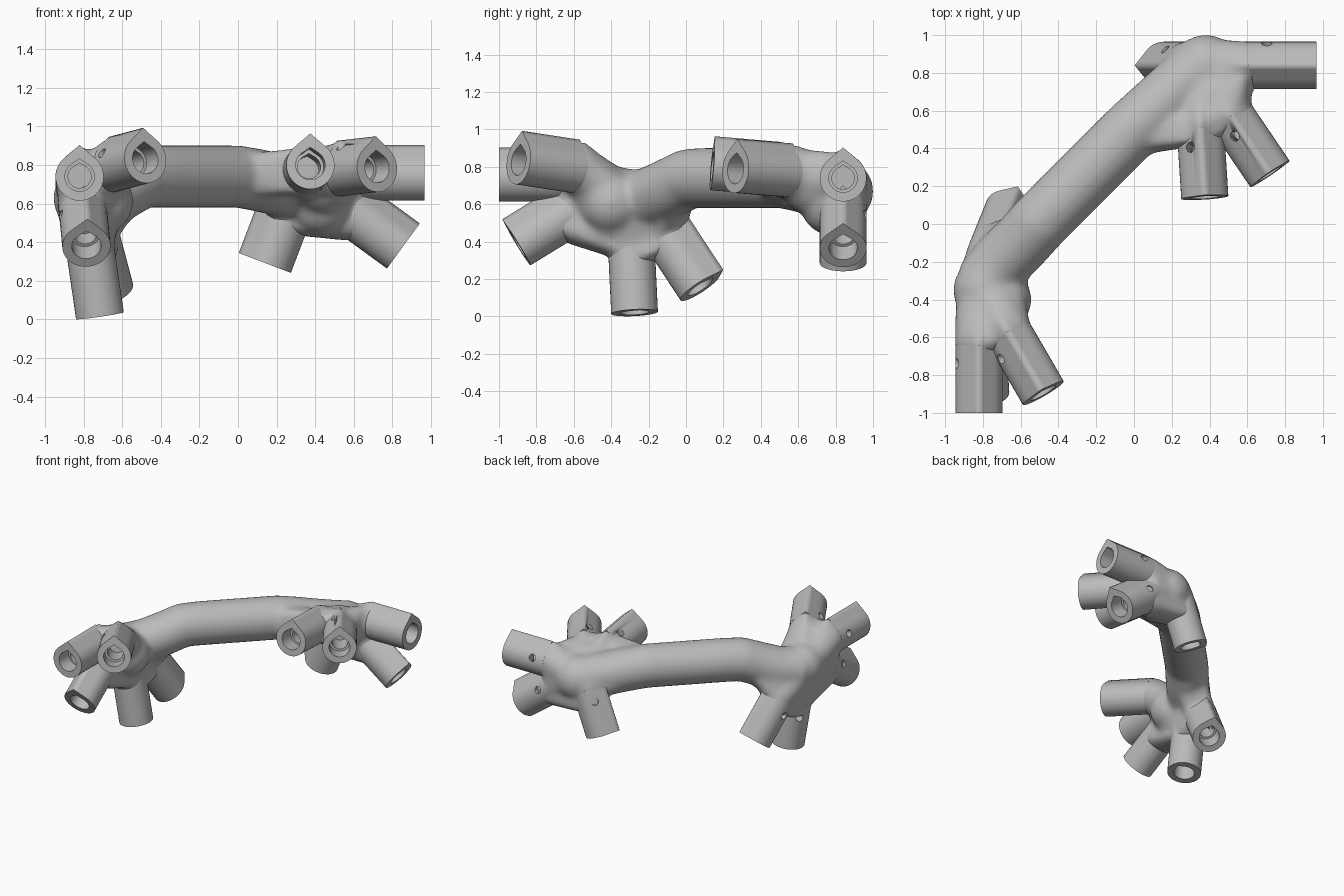
import bpy, bmesh, math
from mathutils import Vector

if "Cube" in bpy.data.objects:
    bpy.data.objects.remove(bpy.data.objects["Cube"])

grey = bpy.data.materials.new("plain grey")
grey.use_nodes = True
grey.diffuse_color = (0.5, 0.5, 0.5, 1)
grey.node_tree.nodes["Principled BSDF"].inputs["Base Color"].default_value = (0.5, 0.5, 0.5, 1)

R, TIP = 0.125, 0.164      # tube radius and height of its pointed ridge
SLEEVE, BORE = 0.36, 0.30  # straight sleeve length and socket depth
SIDES = 40


def ring(bm, centre, axis, r, tip):
    """Teardrop outline around an axis, with its point turned upward."""
    axis = axis.normalized()
    up = Vector((0, 0, 1))
    up = (up - axis * up.dot(axis)).normalized()
    side = axis.cross(up)
    a = math.acos(min(1, r / tip))
    verts = []
    for i in range(SIDES):
        t = 2 * math.pi * i / SIDES
        off = min(t, 2 * math.pi - t)
        rad = r / math.cos(a - off) if off < a else r
        verts.append(bm.verts.new(centre + (up * math.cos(t) + side * math.sin(t)) * rad))
    return verts


def loft(bm, sections):
    """Closed solid through (centre, axis, radius, tip) sections."""
    rings = [ring(bm, *s) for s in sections]
    for p, q in zip(rings, rings[1:]):
        for i in range(SIDES):
            j = (i + 1) % SIDES
            bm.faces.new((p[i], p[j], q[j], q[i]))
    bm.faces.new(rings[0][::-1])
    bm.faces.new(rings[-1])


def wrap(bm, verts):
    """Convex skin around a set of points."""
    hull = bmesh.ops.convex_hull(bm, input=verts)
    inner = [v for v in hull["geom_interior"] if isinstance(v, bmesh.types.BMVert)]
    bmesh.ops.delete(bm, geom=inner, context="VERTS")


def make_object(name, bm):
    bmesh.ops.recalc_face_normals(bm, faces=bm.faces)
    mesh = bpy.data.meshes.new(name)
    bm.to_mesh(mesh)
    bm.free()
    mesh.materials.append(grey)
    obj = bpy.data.objects.new(name, mesh)
    bpy.context.collection.objects.link(obj)
    return obj


def apply_modifiers(obj):
    dg = bpy.context.evaluated_depsgraph_get()
    mesh = bpy.data.meshes.new_from_object(obj.evaluated_get(dg))
    obj.modifiers.clear()
    obj.data = mesh


def shade(obj, angle):
    bpy.ops.object.select_all(action="DESELECT")
    obj.select_set(True)
    bpy.context.view_layer.objects.active = obj
    bpy.ops.object.shade_smooth_by_angle(angle=math.radians(angle))


# Each hub: where the tube axes meet, the sunken core, the beam's root,
# filler balls, arms as (name, end centre, direction the screw hole faces,
# ridge height), and webs as (arm, distance from its end) pairs
hubs = [
    ((0.33, 0.84, 0.74), (0.37, 0.84, 0.67), (0.02, 0.53, 0.735),
     [((0.38, 0.83, 0.67), 0.175), ((0.43, 0.78, 0.60), 0.17), ((0.44, 0.67, 0.71), 0.17)],
     [("left_side", (0.965, 0.84, 0.74), (0, 1, 0.4), TIP),
      ("left_front", (0.375, 0.14, 0.80), (-0.45, 0, 0.85), TIP),
      ("left_diagonal", (0.72, 0.265, 0.785), (-0.4, 0, 1), TIP),
      ("left_lower_inner", (0.157, 0.84, 0.286), (-0.8, 0.7, 0), TIP),
      ("left_lower_outer", (0.845, 0.84, 0.365), (0, 1, 0.3), TIP)],
     [("left_lower_inner", 0.20, "left_lower_outer", 0.23),
      ("left_front", 0.29, "beam", 0),
      ("left_front", 0.31, "left_diagonal", 0.31),
      ("left_side", 0.36, "left_diagonal", 0.36),
      ("left_side", 0.36, "left_lower_outer", 0.34),
      ("left_lower_inner", 0.30, "beam", 0)]),
    ((-0.82, -0.31, 0.74), (-0.80, -0.33, 0.63), (-0.51, 0.0, 0.725),
     [((-0.79, -0.35, 0.63), 0.17), ((-0.77, -0.40, 0.53), 0.16), ((-0.715, -0.40, 0.61), 0.175)],
     [("right_front", (-0.82, -1.0, 0.74), (-1, 0, 0.3), TIP),
      ("right_diagonal", (-0.48, -0.895, 0.83), (-1, 0, 0.5), TIP),
      ("right_lower_front", (-0.785, -0.897, 0.38), (-1, 0, 0.3), TIP),
      ("right_lower_middle", (-0.715, -0.275, 0.02), (-1, 0.6, 0), R),
      ("right_lower_back", (-0.665, 0.075, 0.155), (-1, 0, 0), TIP)],
     [("right_lower_front", 0.22, "right_lower_middle", 0.31),
      ("right_lower_middle", 0.26, "right_lower_back", 0.26),
      ("right_lower_back", 0.32, "beam", 0),
      ("right_front", 0.34, "right_diagonal", 0.34),
      ("right_front", 0.34, "right_lower_front", 0.34)]),
]

body = bmesh.new()
sleeves = []
for joint, core, beam_root, balls, arms, webs in hubs:
    joint, core = Vector(joint), Vector(core)
    for centre, radius in balls:
        ball = bmesh.ops.create_icosphere(body, subdivisions=3, radius=radius)
        bmesh.ops.translate(body, verts=ball["verts"], vec=centre)
    tubes = {"beam": (Vector(beam_root), Vector((1, 1, 0)).normalized())}
    necks = []
    for name, end, facing, tip in arms:
        end = Vector(end)
        axis = (end - joint).normalized()
        tubes[name] = (end, axis)

        # Blended root running from the sleeve into the hub core
        start = end - axis * (BORE + 0.02)
        neck = end - axis * (SLEEVE + 0.03)
        loft(body, [(start, axis, R, tip), (neck, axis, R + 0.004, tip + 0.002),
                    (neck.lerp(core, 0.4), axis, R + 0.01, R + 0.02),
                    (core, (neck - core).lerp(axis, 0.5), R + 0.01, R + 0.01)])
        necks += ring(body, end - axis * SLEEVE, axis, R, R + 0.01)

        # Sharp sleeve with a stepped socket
        bm = bmesh.new()
        loft(bm, [(end - axis * SLEEVE, axis, R, tip), (end, axis, R, tip),
                  (end, axis, 0.076, 0.092),
                  (end - axis * 0.12, axis, 0.076, 0.092),
                  (end - axis * 0.12, axis, 0.06, 0.07),
                  (end - axis * BORE, axis, 0.06, 0.07)])
        sleeve = make_object(name + "_sleeve", bm)

        # Screw hole through one wall
        facing = Vector(facing)
        facing = (facing - axis * facing.dot(axis)).normalized()
        base = end - axis * 0.262
        bm = bmesh.new()
        loft(bm, [(base, facing, 0.027, 0.027), (base + facing * 0.25, facing, 0.027, 0.027)])
        cutter = make_object("screw_cutter", bm)
        cutter.hide_render = True
        cut = sleeve.modifiers.new("screw hole", "BOOLEAN")
        cut.operation = "DIFFERENCE"
        cut.solver = "EXACT"
        cut.object = cutter
        apply_modifiers(sleeve)
        bpy.data.objects.remove(cutter)
        sleeves.append(sleeve)

    # Fill the hub, then stretch webs between neighbouring arms,
    # starting each web behind the socket where it would block it
    wrap(body, necks)
    for first, d1, second, d2 in webs:
        points = []
        for name, d in ((first, d1), (second, d2)):
            end, axis = tubes[name]
            for depth in (d, d + 0.12):
                inside = 0.115 if depth >= BORE or name == "beam" else 0.118
                points += ring(body, end - axis * depth, axis, inside, inside)
        wrap(body, points)

# Connecting beam, dipping into the hubs at both ends
path = [Vector(p) for p in [(-0.80, -0.32, 0.615), (-0.70, -0.20, 0.635), (-0.60, -0.10, 0.68),
                            (-0.50, 0.01, 0.735), (-0.42, 0.09, 0.74), (0.0, 0.51, 0.74),
                            (0.10, 0.60, 0.722), (0.20, 0.69, 0.70), (0.37, 0.84, 0.67)]]
loft(body, [(p, path[min(i + 1, len(path) - 1)] - path[max(i - 1, 0)], 0.162, 0.163)
            for i, p in enumerate(path)])

# Fuse and soften the body
frame = make_object("beam_and_hubs", body)
fuse = frame.modifiers.new("fuse", "REMESH")
fuse.mode = "VOXEL"
fuse.voxel_size = 0.016
soften = frame.modifiers.new("soften", "SMOOTH")
soften.factor = 0.5
soften.iterations = 22
apply_modifiers(frame)
if not frame.data.materials:
    frame.data.materials.append(grey)

shade(frame, 60)
for sleeve in sleeves:
    shade(sleeve, 85)
